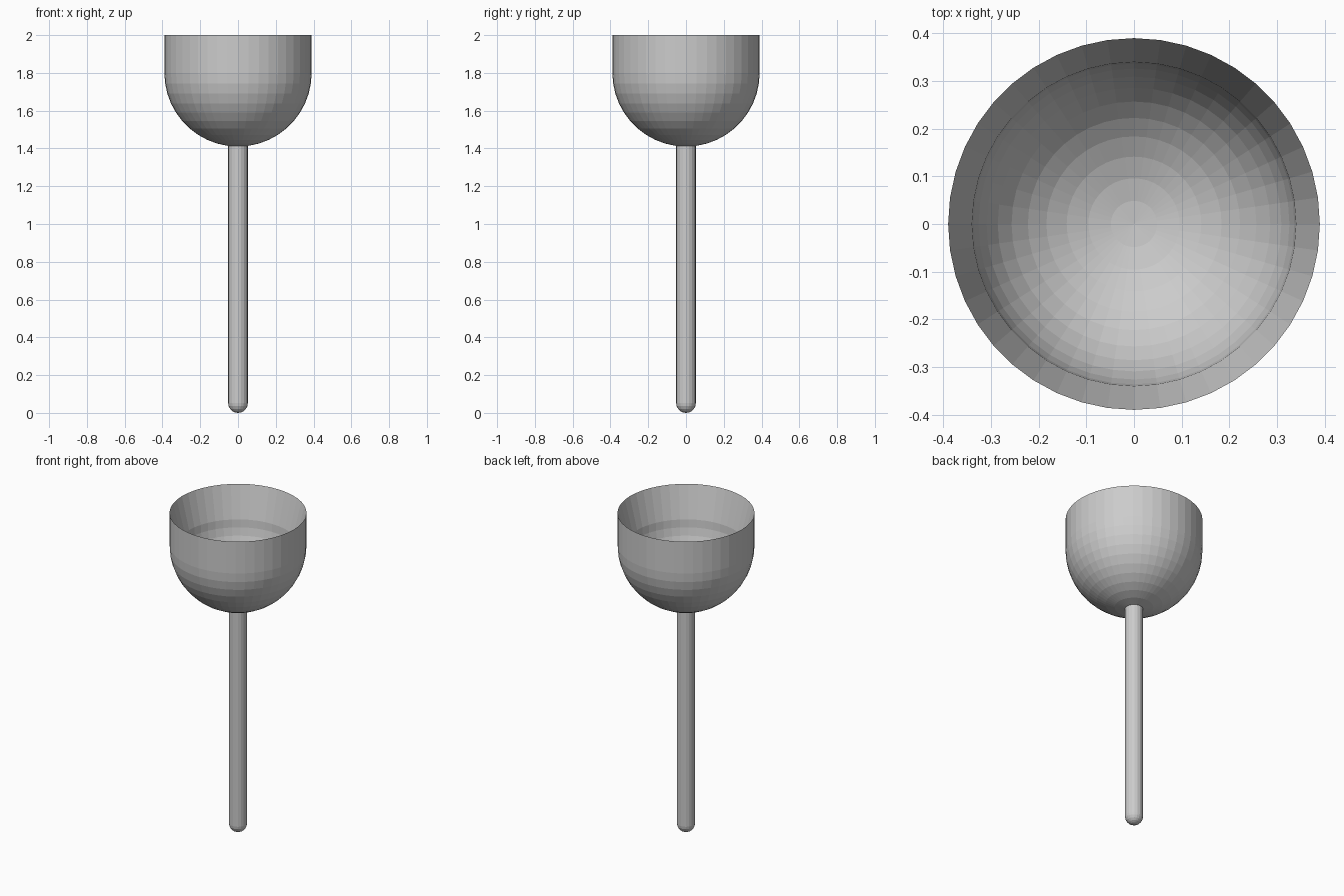
import bpy, bmesh
from math import sin, cos, pi

if "Cube" in bpy.data.objects:
    bpy.data.objects.remove(bpy.data.objects["Cube"])


def lathe(name, profile, sides):
    """Revolve an (r, z) profile around z; r = 0 becomes a pole."""
    bm = bmesh.new()
    rings = []
    for r, z in profile:
        if r < 1e-6:
            rings.append([bm.verts.new((0, 0, z))] * sides)
        else:
            rings.append([bm.verts.new((r * cos(2 * pi * i / sides),
                                        r * sin(2 * pi * i / sides), z))
                          for i in range(sides)])
    for a, b in zip(rings, rings[1:]):
        for i in range(sides):
            j = (i + 1) % sides
            bm.faces.new(list(dict.fromkeys((a[i], a[j], b[j], b[i]))))
    bmesh.ops.recalc_face_normals(bm, faces=bm.faces)
    mesh = bpy.data.meshes.new(name)
    bm.to_mesh(mesh)
    bm.free()
    obj = bpy.data.objects.new(name, mesh)
    bpy.context.collection.objects.link(obj)
    return obj


def bowl_arc(radius, centre_z, steps):
    """Quarter circle from the bottom pole up to the equator."""
    return [(radius * sin(pi / 2 * i / steps), centre_z - radius * cos(pi / 2 * i / steps))
            for i in range(steps + 1)]


# Cup: round outside, straight wall, knife-edge rim, tapered mouth, round inside
outer = bowl_arc(0.39, 1.80, 11)
inner = bowl_arc(0.34, 1.80, 11)
lathe("cup", outer + [(0.39, 2.0)] + inner[::-1], 44)

# Stem: thin rod with a rounded foot, ending inside the cup wall
lathe("stem", bowl_arc(0.052, 0.052, 5) + [(0.052, 1.435), (0, 1.435)], 20)
